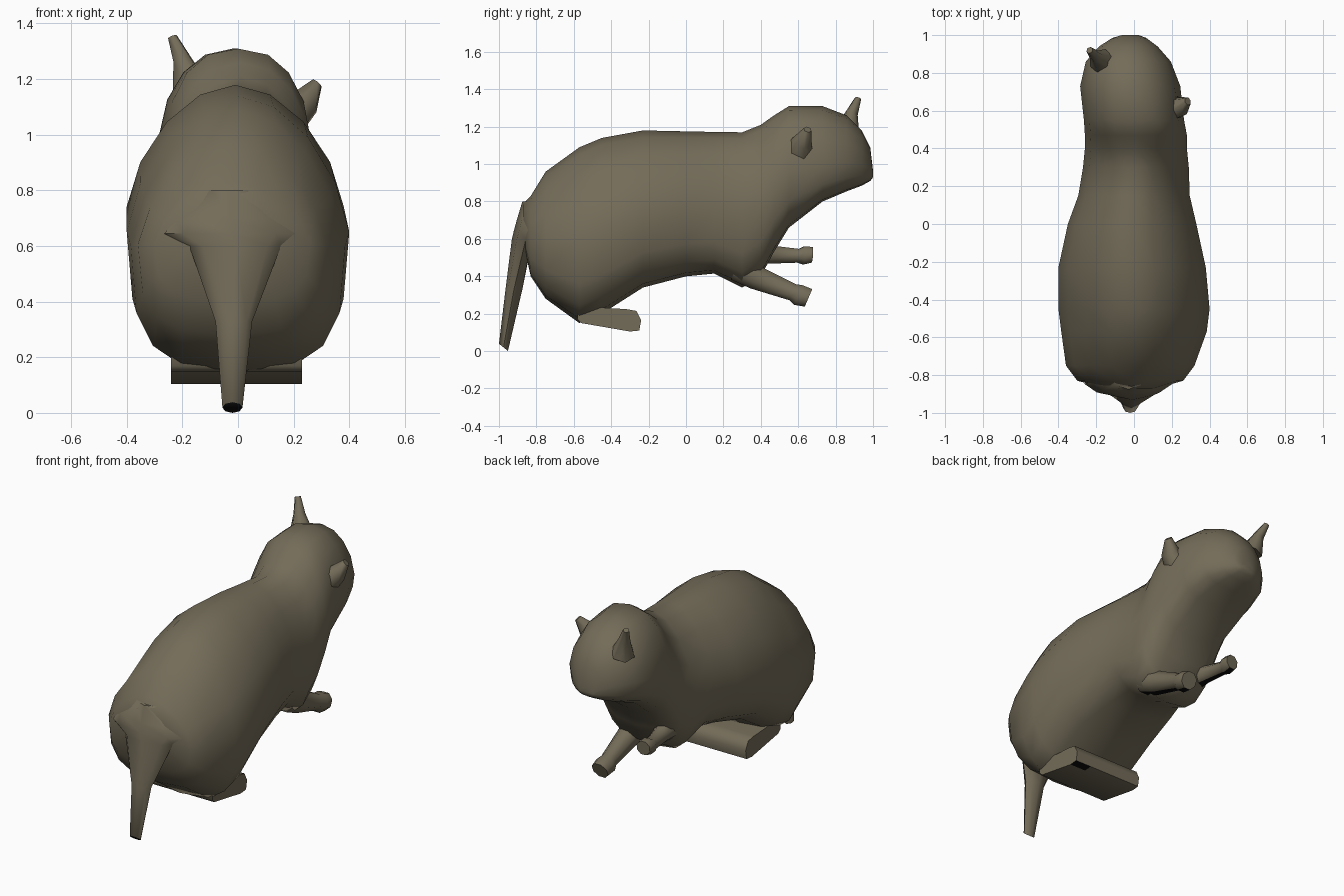
import bpy, bmesh, math
from mathutils import Vector

if "Cube" in bpy.data.objects:
    bpy.data.objects.remove(bpy.data.objects["Cube"])


def material(name, rgb):
    m = bpy.data.materials.new(name)
    m.diffuse_color = (*rgb, 1)
    m.use_nodes = True
    m.node_tree.nodes["Principled BSDF"].inputs["Base Color"].default_value = m.diffuse_color
    return m


fur = material("grey brown fur", (0.174, 0.15, 0.10))
pad = material("black pad", (0.004, 0.004, 0.004))


def loft(name, rings, is_pad=None):
    """Skin equal-length rings of points, cap both ends, blacken faces picked by the rule."""
    bm = bmesh.new()
    loops = [[bm.verts.new(p) for p in r] for r in rings]
    n = len(loops[0])
    for a, b in zip(loops, loops[1:]):
        for i in range(n):
            j = (i + 1) % n
            bm.faces.new((a[i], a[j], b[j], b[i]))
    bm.faces.new(loops[0])
    bm.faces.new(loops[-1][::-1])
    bmesh.ops.recalc_face_normals(bm, faces=bm.faces)
    me = bpy.data.meshes.new(name)
    me.materials.append(fur)
    if is_pad:
        me.materials.append(pad)
        for f in bm.faces:
            f.material_index = int(is_pad(f.normal, f.calc_center_median()))
    bm.to_mesh(me)
    bm.free()
    ob = bpy.data.objects.new(name, me)
    bpy.context.collection.objects.link(ob)
    bpy.ops.object.select_all(action='DESELECT')
    bpy.context.view_layer.objects.active = ob
    ob.select_set(True)
    bpy.ops.object.shade_smooth_by_angle(angle=math.radians(60))
    return ob


def power(v, e):
    return math.copysign(abs(v) ** e, v)


def tube(name, path, sides=8, is_pad=None):
    """Tapered limb through (point, radius) stations."""
    pts = [Vector(p) for p, r in path]
    d = (pts[-1] - pts[0]).normalized()
    u = d.cross(Vector((0, 0, 1))).normalized()
    v = u.cross(d)
    rings = []
    for p, (_, r) in zip(pts, path):
        rings.append([p + r * (u * math.cos(t) + v * math.sin(t))
                      for t in (2 * math.pi * (i + .5) / sides for i in range(sides))])
    return loft(name, rings, is_pad)


# body and head in one skin: y, centre x, half width, bottom z, top z
sections = [
    (-.87, -.01, .13, .58, .79), (-.83, -.02, .28, .40, .83), (-.75, -.02, .34, .28, .96),
    (-.57, 0, .385, .15, 1.09), (-.45, 0, .40, .20, 1.14), (-.23, -.01, .39, .34, 1.18),
    (0, -.01, .34, .40, 1.175), (.15, 0, .295, .415, 1.172), (.30, .01, .28, .34, 1.17),
    (.40, .01, .27, .40, 1.21), (.47, .01, .27, .53, 1.26), (.55, 0, .265, .66, 1.31),
    (.73, -.02, .265, .80, 1.31), (.86, -.03, .225, .855, 1.26), (.94, -.03, .155, .885, 1.18),
    (.985, -.025, .09, .91, 1.09), (1.0, -.02, .045, .93, .965)]
N = 16
rings = []
for y, cx, hw, zb, zt in sections:
    neck = max(0, 1 - abs(y - .52) / .2)
    head = min(max((y - .5) / .2, 0), 1)
    cz = zb + (zt - zb) * (.48 - .1 * head)
    ring = []
    for i in range(N):
        c, s = math.cos(2 * math.pi * i / N), math.sin(2 * math.pi * i / N)
        # narrow back, broad belly and jowls
        e = 1.05 - .25 * neck - .15 * head if s > 0 else .66
        taper = 1 - .13 * max(s, 0)
        z = cz + (zt - cz if s > 0 else cz - zb) * power(s, e)
        ring.append((cx + hw * power(c, e) * taper, y, z))
    rings.append(ring)
loft("body", rings)

# tail with flared root swept round the rump: centre x, y, z, half width, half depth, sweep
tail = [(-.03, -.85, .80, .09, .025, .03), (-.03, -.865, .70, .19, .04, .03),
        (-.03, -.875, .645, .235, .045, .03), (-.01, -.876, .60, .165, .055, .02),
        (-.015, -.92, .33, .066, .045, 0), (-.02, -.976, .02, .036, .024, 0)]
rings = []
for cx, cy, z, w, d, sweep in tail:
    rings.append([(cx + w * math.cos(t), cy + d * math.sin(t) + sweep * math.cos(t) ** 2,
                   z - .8 * d * math.sin(t) * (z < .1))
                  for t in (2 * math.pi * i / 8 for i in range(8))])
loft("tail", rings, lambda n, c: n.z < -.6 and c.z < .1)

# hind feet, tucked together under the belly, with a toe pad on the right one
foot = [(-.58, .17), (-.56, .15), (-.30, .105), (-.25, .11), (-.24, .165),
        (-.265, .215), (-.32, .225), (-.42, .23), (-.5, .24), (-.58, .24)]
loft("hind_feet", [[(x, y, z) for y, z in foot] for x in (-.24, -.01, .12, .23)],
     lambda n, c: n.z < -.8 and c.x > .12 and c.y > -.3)

# front legs, one low and one raised, dark underneath
under = lambda n, c: n.z < -.85
tube("right_front_leg", [((.13, .27, .45), .08), ((.13, .37, .395), .07), ((.13, .57, .315), .05),
                         ((.13, .60, .30), .062), ((.13, .655, .285), .055)], is_pad=under)
tube("left_front_leg", [((-.15, .36, .54), .08), ((-.16, .48, .515), .05), ((-.18, .60, .51), .04),
                        ((-.18, .63, .512), .053), ((-.18, .675, .515), .045)], is_pad=under)

# ears
tube("left_ear", [((-.17, .86, 1.17), .07), ((-.20, .885, 1.27), .035), ((-.235, .92, 1.352), .018)], 6)
tube("right_ear", [((.18, .61, 1.07), .08), ((.245, .62, 1.12), .055), ((.285, .65, 1.185), .022)], 6)

# put the lowest point on the ground
bpy.context.view_layer.update()
low = min((o.matrix_world @ v.co).z for o in bpy.data.objects for v in o.data.vertices)
for o in bpy.data.objects:
    o.location.z -= low
